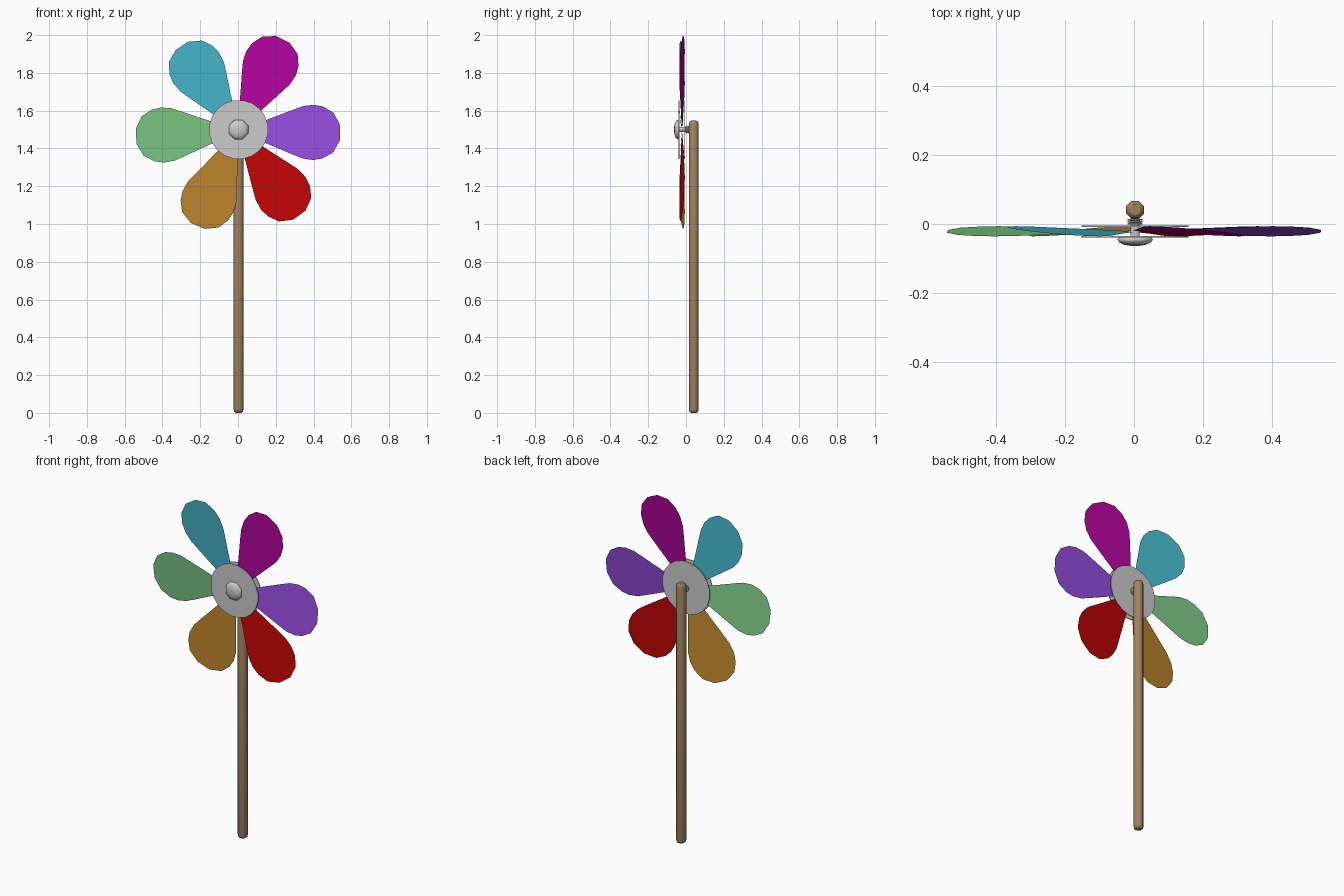
import bpy, bmesh
from math import cos, sin, pi, radians

if "Cube" in bpy.data.objects:
    bpy.data.objects.remove(bpy.data.objects["Cube"])

AXIS_X, HUB_Z, PETAL_Z = .003, 1.5, 1.492


def material(name, rgb):
    m = bpy.data.materials.new(name)
    m.diffuse_color = (*[c ** 2.2 for c in rgb], 1)
    m.use_nodes = True
    m.node_tree.nodes["Principled BSDF"].inputs["Base Color"].default_value = m.diffuse_color
    return m


def make_object(name, bm, mat=None):
    me = bpy.data.meshes.new(name)
    bm.to_mesh(me)
    bm.free()
    ob = bpy.data.objects.new(name, me)
    bpy.context.collection.objects.link(ob)
    if mat:
        me.materials.append(mat)
    return ob


def lathe(name, profile, sides, place, mat=None, smooth=False):
    """Capped solid of revolution; place maps (u, v, along) to a position."""
    bm = bmesh.new()
    rings = []
    for r, h in profile:
        rings.append([bm.verts.new(place(r * cos(2 * pi * (i + .5) / sides),
                                         r * sin(2 * pi * (i + .5) / sides), h))
                      for i in range(sides)])
    for a, b in zip(rings, rings[1:]):
        for i in range(sides):
            j = (i + 1) % sides
            bm.faces.new((a[i], a[j], b[j], b[i])).smooth = smooth
    bm.faces.new(rings[0][::-1])
    bm.faces.new(rings[-1])
    bmesh.ops.recalc_face_normals(bm, faces=bm.faces)
    return make_object(name, bm, mat)


def upright(u, v, h):
    return (AXIS_X + u, 0.041 + v, h)


def spindle(u, v, h):
    return (AXIS_X + u, h, HUB_Z + v)


# Wooden stick with softened ends
lathe("stick", [(.016, 0), (.025, .006), (.028, .018),
                (.028, 1.529), (.025, 1.541), (.016, 1.547)],
      8, upright, material("wood", (.62, .51, .37)), smooth=True)

# Two thin hub plates that hold the petals between them
for name, y in (("hub_plate_front", -.039), ("hub_plate_back", -.008)):
    lathe(name, [(.157, y), (.157, y + .004)], 20, spindle)

# Domed nail head in front
lathe("nail_head", [(.050, -.039), (.056, -.044), (.050, -.053),
                    (.034, -.060), (.015, -.063)], 8, spindle, smooth=True)

# Ribbed axle running back into the stick
ribs = [(.014, -.038), (.014, -.002)]
for k in range(3):
    y = -.002 + k * .006
    ribs += [(.022, y + .001), (.022, y + .004), (.014, y + .005)]
lathe("axle", ribs + [(.014, .03)], 12, spindle)

# Teardrop petals, each pitched slightly about its own length
OUTLINE = [(.04, .025), (.15, .062), (.30, .122), (.345, .139), (.40, .146),
           (.45, .137), (.505, .105), (.54, .04)]
PITCH = .1


def petal(name, degrees, scale, rgb):
    a = radians(degrees)
    bm = bmesh.new()
    edge = [(r, -w) for r, w in OUTLINE] + [(r, w) for r, w in reversed(OUTLINE)]
    bm.faces.new([bm.verts.new((r * scale * cos(a) - t * sin(a),
                                -.021 + PITCH * t,
                                PETAL_Z + r * scale * sin(a) + t * cos(a)))
                  for r, t in edge])
    make_object(name, bm, material(name + "_colour", rgb))


for args in (("petal_violet", -1, 1, (.58, .30, .86)),
             ("petal_magenta", 64, 1, (.68, .05, .60)),
             ("petal_cyan", 123.5, 1, (.28, .72, .80)),
             ("petal_green", 183, 1, (.50, .80, .53)),
             ("petal_orange", 247, 1.01, (.76, .53, .19)),
             ("petal_red", 306, 1.02, (.76, .05, .05))):
    petal(*args)
